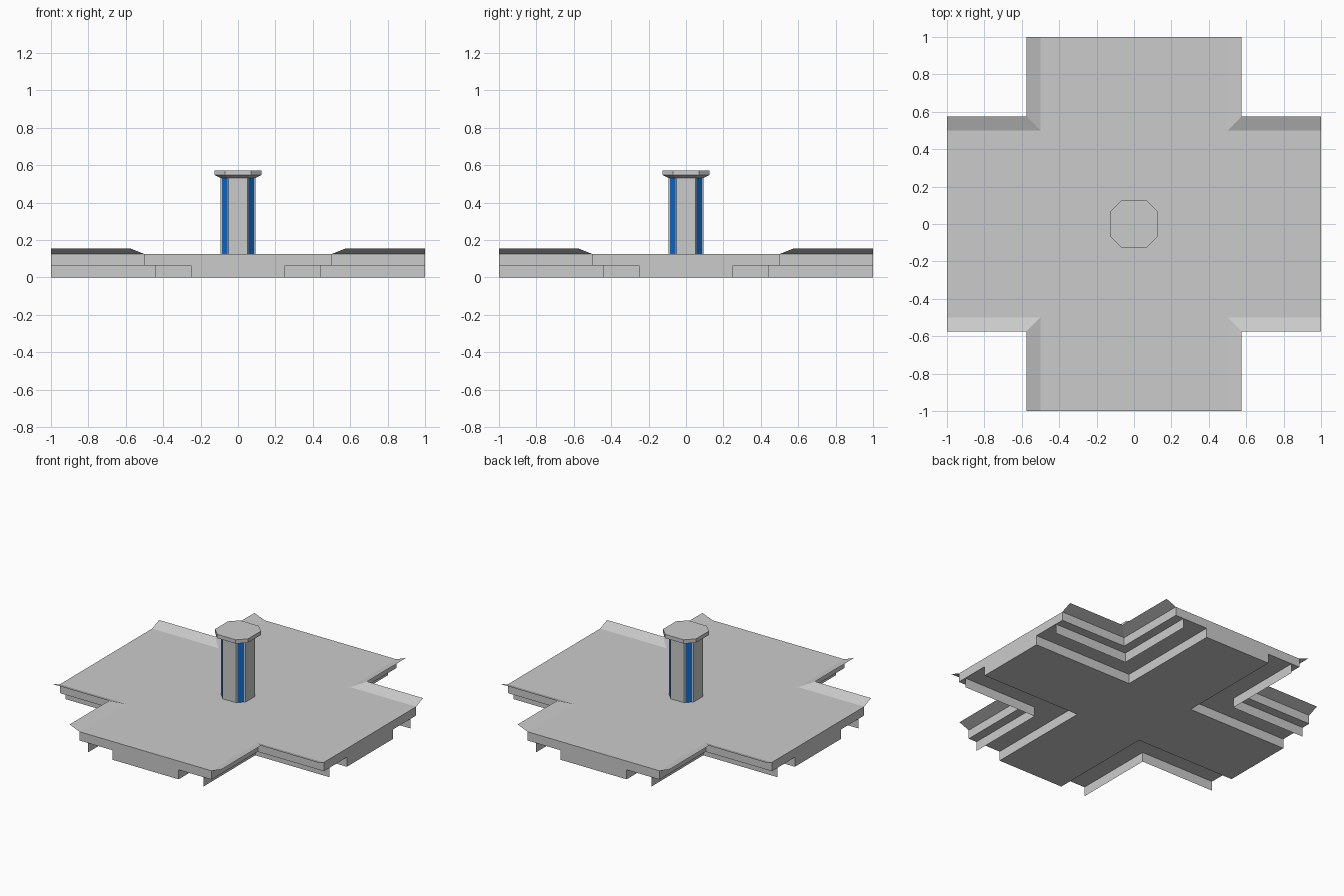
import bpy
import bmesh
from math import pi
from mathutils import Matrix, Vector

cube = bpy.data.objects.get("Cube")
if cube:
    bpy.data.objects.remove(cube, do_unlink=True)


def make_material(name, rgb):
    mat = bpy.data.materials.new(name)
    mat.use_nodes = True
    mat.diffuse_color = (*rgb, 1)
    mat.node_tree.nodes["Principled BSDF"].inputs["Base Color"].default_value = (*rgb, 1)
    return mat


GREY = make_material("grey", (0.6, 0.6, 0.6))
BLUE = make_material("blue", (0.005, 0.15, 0.62))


def finish(name, bm, mats):
    mesh = bpy.data.meshes.new(name)
    bm.to_mesh(mesh)
    bm.free()
    for mat in mats:
        mesh.materials.append(mat)
    obj = bpy.data.objects.new(name, mesh)
    bpy.context.collection.objects.link(obj)
    return obj


def four_fold(corner):
    """Repeat one quadrant's outline around the z axis."""
    return [Matrix.Rotation(k * pi / 2, 2) @ Vector(p) for k in range(4) for p in corner]


def loft(name, sections, mats=(GREY,), rule=None):
    """Closed solid through (outline, height) sections."""
    bm = bmesh.new()
    rings = [[bm.verts.new((p.x, p.y, z)) for p in outline] for outline, z in sections]
    count = len(rings[0])
    for low, high in zip(rings, rings[1:]):
        for i in range(count):
            j = (i + 1) % count
            face = bm.faces.new((low[i], low[j], high[j], high[i]))
            if rule:
                face.material_index = rule(i)
    bm.faces.new(rings[0][::-1])
    bm.faces.new(rings[-1])
    bm.normal_update()
    return finish(name, bm, mats)


def cross(half):
    return four_fold([(1, half), (half, half), (half, 1)])


def octagon(half, flat):
    return four_fold([(half, flat), (flat, half)])


def notch_sheets(name, low, high):
    """Thin bent sheet in each inner corner, between two (offset, height) lines."""
    for k, place in enumerate(("back_left", "back_right", "front_right", "front_left")):
        bm = bmesh.new()
        rot = Matrix.Rotation(k * pi / 2, 3, 'Z')
        rows = [[bm.verts.new(rot @ Vector(p)) for p in ((1, a, z), (a, a, z), (a, 1, z))]
                for a, z in (low, high)]
        for i in range(2):
            bm.faces.new((rows[0][i], rows[0][i + 1], rows[1][i + 1], rows[1][i]))
        bm.normal_update()
        finish(f"{name}_{place}", bm, [GREY])


# Heights of the stacked parts
KEEL_TOP, DECK_TOP, POST_TOP = 0.065, 0.125, 0.535

# Cross-shaped floor: narrow keel below, wide deck above
loft("keel", [(cross(0.25), 0), (cross(0.25), KEEL_TOP)])
loft("deck", [(cross(0.5), KEEL_TOP), (cross(0.5), DECK_TOP)])

# Flared lips along the arm sides, and hanging skirts below the deck
notch_sheets("lip", (0.5, DECK_TOP), (0.575, 0.155))
notch_sheets("skirt", (0.4375, 0), (0.4375, KEEL_TOP))

# Eight-sided post with blue strips on its diagonal faces
post = four_fold([(0.094, 0.052), (0.086, 0.057), (0.057, 0.086), (0.052, 0.094)])
loft("post", [(post, DECK_TOP), (post, POST_TOP)], (GREY, BLUE),
     lambda i: 1 if i % 4 == 1 else 0)

# Cap with a sloped underside
loft("post_cap", [(octagon(0.094, 0.052), POST_TOP - 0.003),
                  (octagon(0.125, 0.07), 0.547),
                  (octagon(0.125, 0.07), 0.573)])
